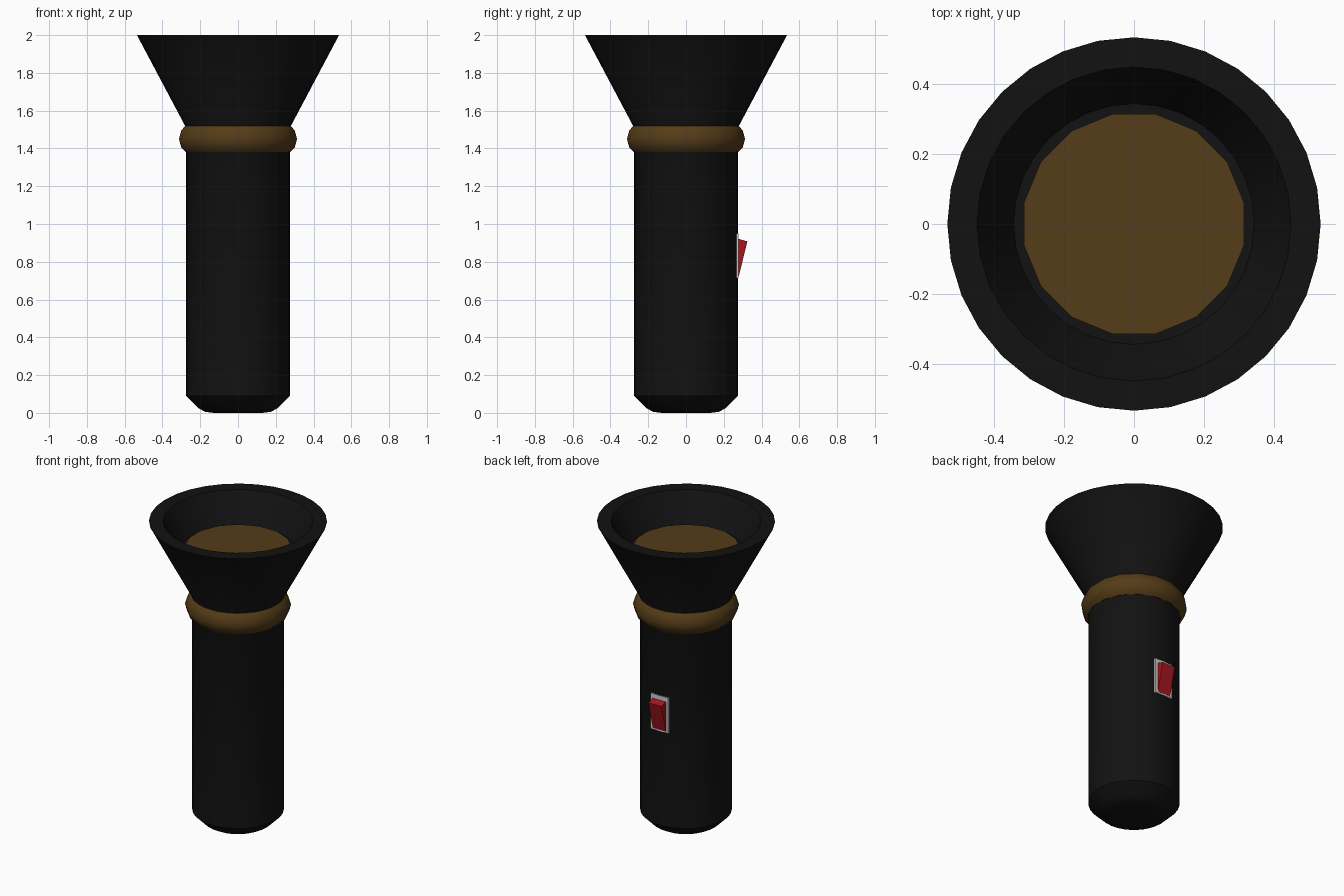
import bpy, bmesh, math

if "Cube" in bpy.data.objects:
    bpy.data.objects.remove(bpy.data.objects["Cube"])


def material(name, rgb):
    m = bpy.data.materials.new(name)
    m.diffuse_color = (*rgb, 1)
    m.use_nodes = True
    m.node_tree.nodes["Principled BSDF"].inputs["Base Color"].default_value = m.diffuse_color
    return m


BLACK = material("black_plastic", (0.006, 0.006, 0.006))
AMBER = material("amber", (0.09, 0.045, 0.009))
RED = material("red_plastic", (0.38, 0.008, 0.014))


def finish(name, bm, mat=None, smooth=None):
    bmesh.ops.recalc_face_normals(bm, faces=bm.faces)
    me = bpy.data.meshes.new(name)
    bm.to_mesh(me)
    bm.free()
    ob = bpy.data.objects.new(name, me)
    bpy.context.collection.objects.link(ob)
    if mat:
        me.materials.append(mat)
    if smooth:
        bpy.ops.object.select_all(action='DESELECT')
        ob.select_set(True)
        bpy.context.view_layer.objects.active = ob
        bpy.ops.object.shade_smooth_by_angle(angle=math.radians(smooth))
    return ob


def lathe(name, profile, sides, mat, turn=0.0, closed=False):
    """Revolve (radius, z) points; open profiles are capped at both ends."""
    bm = bmesh.new()
    angles = [turn + 2 * math.pi * i / sides for i in range(sides)]
    rings = [[bm.verts.new((r * math.cos(a), r * math.sin(a), z)) for a in angles]
             for r, z in profile]
    pairs = list(zip(rings, rings[1:]))
    if closed:
        pairs.append((rings[-1], rings[0]))
    else:
        bm.faces.new(rings[0])
        bm.faces.new(rings[-1])
    for lo, hi in pairs:
        for i in range(sides):
            j = (i + 1) % sides
            bm.faces.new((lo[i], lo[j], hi[j], hi[i]))
    return finish(name, bm, mat, 35)


def extrude_x(name, outline, width, mat=None):
    """Extrude a (y, z) outline symmetrically along x."""
    bm = bmesh.new()
    face = bm.faces.new([bm.verts.new((-width / 2, y, z)) for y, z in outline])
    out = bmesh.ops.extrude_face_region(bm, geom=[face])
    verts = [v for v in out["geom"] if isinstance(v, bmesh.types.BMVert)]
    bmesh.ops.translate(bm, verts=verts, vec=(width, 0, 0))
    return finish(name, bm, mat)


# Handle and flared head with hollow reflector
lathe("body", [(0.13, 0), (0.175, 0.006), (0.21, 0.025), (0.275, 0.09),
               (0.275, 1.51), (0.535, 2.0), (0.45, 2.0), (0.345, 1.81)], 32, BLACK)

# Lens disc inside the head
half_step = math.pi / 16
lathe("lens", [(0.321, 1.80), (0.321, 1.83)], 16, AMBER, half_step)

# Rounded collar between handle and head
lathe("collar", [(0.25, 1.38), (0.28, 1.38), (0.306, 1.405), (0.319, 1.45),
                 (0.306, 1.495), (0.285, 1.52), (0.25, 1.52)],
      16, AMBER, half_step, closed=True)

# Switch plate and rocker on the back
extrude_x("switch_plate", [(0.26, 0.715), (0.279, 0.715), (0.279, 0.95), (0.26, 0.95)], 0.13)
extrude_x("switch_rocker", [(0.265, 0.725), (0.28, 0.725), (0.325, 0.908), (0.265, 0.925)],
          0.095, RED)
